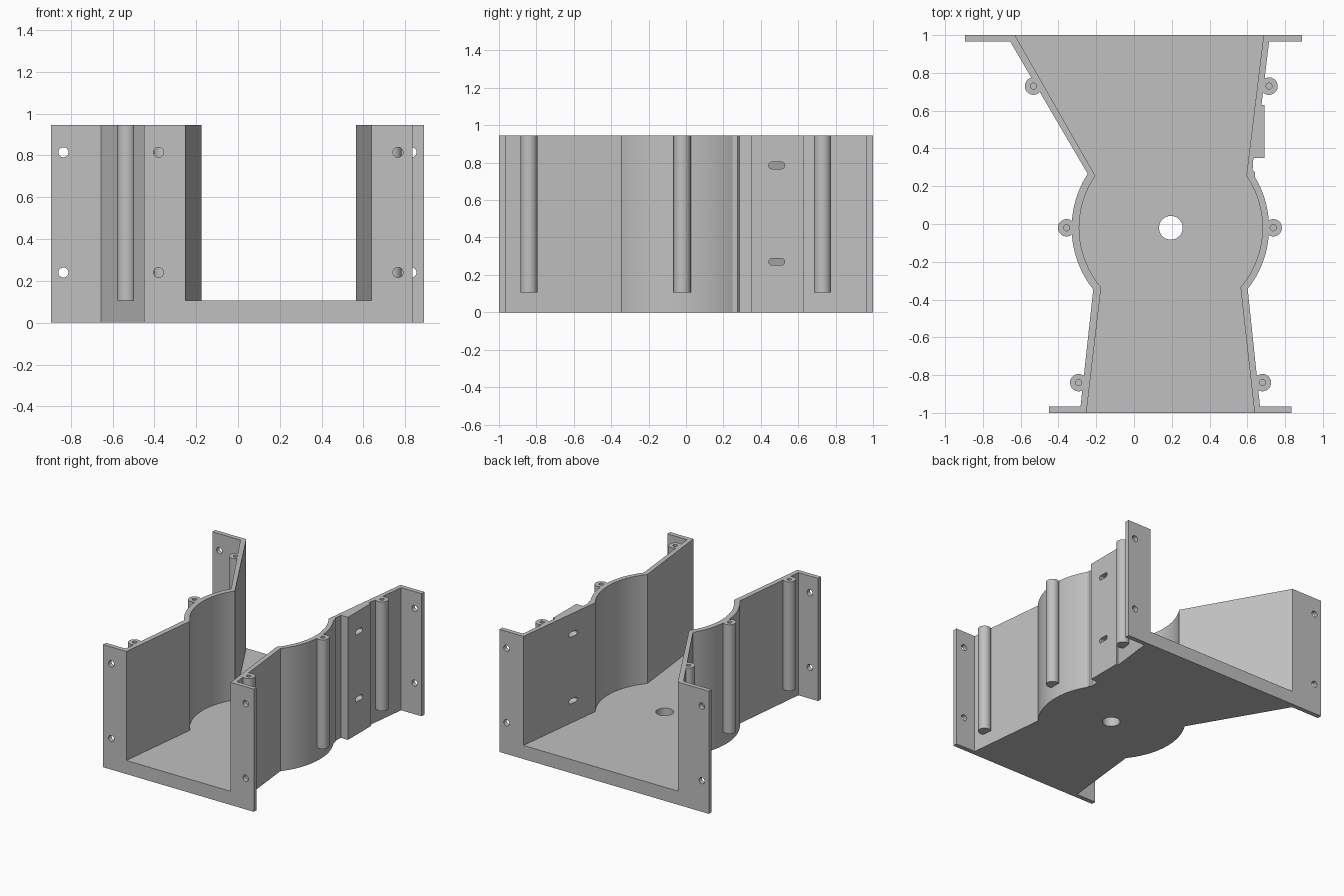
import bpy, bmesh
from math import cos, sin, radians, pi, copysign

if "Cube" in bpy.data.objects:
    bpy.data.objects.remove(bpy.data.objects["Cube"])

TOP, FLOOR, FLANGE = 0.945, 0.105, 0.035
CX, CY = 0.195, -0.02          # centre of the round chamber

grey = bpy.data.materials.new("plain grey")
grey.use_nodes = True
grey.diffuse_color = (0.53, 0.53, 0.53, 1)
grey.node_tree.nodes["Principled BSDF"].inputs["Base Color"].default_value = (0.53, 0.53, 0.53, 1)


def prism(name, outline, low, high, axis="z"):
    """Extrude a flat outline along one axis."""
    place = {"z": lambda u, v, w: (u, v, w),
             "y": lambda u, v, w: (u, w, v),
             "x": lambda u, v, w: (w, u, v)}[axis]
    bm = bmesh.new()
    face = bm.faces.new([bm.verts.new(place(u, v, low)) for u, v in outline])
    new = bmesh.ops.extrude_face_region(bm, geom=[face])["geom"]
    shift = place(0, 0, high - low)
    bmesh.ops.translate(bm, vec=shift, verts=[g for g in new if isinstance(g, bmesh.types.BMVert)])
    bmesh.ops.recalc_face_normals(bm, faces=bm.faces)
    mesh = bpy.data.meshes.new(name)
    bm.to_mesh(mesh)
    bm.free()
    obj = bpy.data.objects.new(name, mesh)
    bpy.context.collection.objects.link(obj)
    mesh.materials.append(grey)
    return obj


def arc(radius, start, end, steps=24):
    angles = [radians(start + (end - start) * i / steps) for i in range(steps + 1)]
    return [(CX + radius * cos(a), CY + radius * sin(a)) for a in angles]


def slot(u, v, radius, half=0, steps=32):
    """Circle outline, or a rounded slot when half is above zero."""
    angles = [2 * pi * (i + 0.5) / steps for i in range(steps)]
    return [(u + radius * cos(a) + copysign(half, cos(a)), v + radius * sin(a)) for a in angles]


def cut(obj, cutters):
    for cutter in cutters:
        cutter.hide_render = True
        mod = obj.modifiers.new("cut", "BOOLEAN")
        mod.operation, mod.solver, mod.object = "DIFFERENCE", "EXACT", cutter
    graph = bpy.context.evaluated_depsgraph_get()
    mesh = bpy.data.meshes.new_from_object(obj.evaluated_get(graph))
    obj.modifiers.clear()
    obj.data = mesh


def smooth(obj):
    bpy.ops.object.select_all(action="DESELECT")
    obj.select_set(True)
    bpy.context.view_layer.objects.active = obj
    bpy.ops.object.shade_smooth_by_angle(angle=radians(25))


# Housing: outer outline with end flanges and the slotted pad
edge = 1 - FLANGE
left_side = [(-0.895, 1), (-0.895, edge), (-0.655, edge)] + arc(0.525, 147, 218.5) + [
    (-0.283, -edge), (-0.45, -edge), (-0.45, -1)]
right_side = [(0.89, 1), (0.89, edge), (0.715, edge), (0.675, 0.63), (0.692, 0.63),
              (0.692, 0.35), (0.632, 0.35), (0.628, 0.285), (0.64, 0.275)] + arc(0.52, 31, -38.5) + [
    (0.667, -edge), (0.835, -edge), (0.835, -1)]
housing = prism("housing", left_side + right_side[::-1], 0, TOP)

# Open channel between the walls, running past both ends
channel = [(-0.63, 1), *arc(0.485, 145.5, 220.5), (-0.252, -1), (-0.252, -1.1),
           (0.638, -1.1), (0.638, -1), *arc(0.485, -40.5, 34.5), (0.686, 1), (0.686, 1.1), (-0.63, 1.1)]
cutters = [prism("channel_cutter", channel, FLOOR, TOP + 0.1),
           prism("floor_hole_cutter", slot(CX, CY, 0.063), -0.1, 0.3)]

# Flange bolt holes and wall slots
for z in (0.24, 0.815):
    for x, y in ((-0.835, 1), (0.83, 1), (-0.38, -1), (0.765, -1)):
        cutters.append(prism("bolt_cutter", slot(x, z, 0.024), y - 0.1, y + 0.1, "y"))
for z in (0.27, 0.785):
    cutters.append(prism("slot_cutter", slot(0.485, z, 0.018, 0.025), 0.5, 0.8, "x"))

# Screw posts with blind holes along both walls
posts = {"left_back_post": (-0.532, 0.73), "left_middle_post": (-0.357, CY), "left_front_post": (-0.293, -0.84),
         "right_back_post": (0.715, 0.73), "right_middle_post": (0.737, CY), "right_front_post": (0.68, -0.84)}
for name, (x, y) in posts.items():
    post = prism(name, slot(x, y, 0.046), FLOOR, TOP)
    bore = prism("screw_cutter", slot(x, y, 0.016), TOP - 0.3, TOP + 0.1)
    cut(post, [bore])
    smooth(post)
    cutters.append(bore)

cut(housing, cutters)
smooth(housing)
for cutter in cutters:
    bpy.data.objects.remove(cutter)
